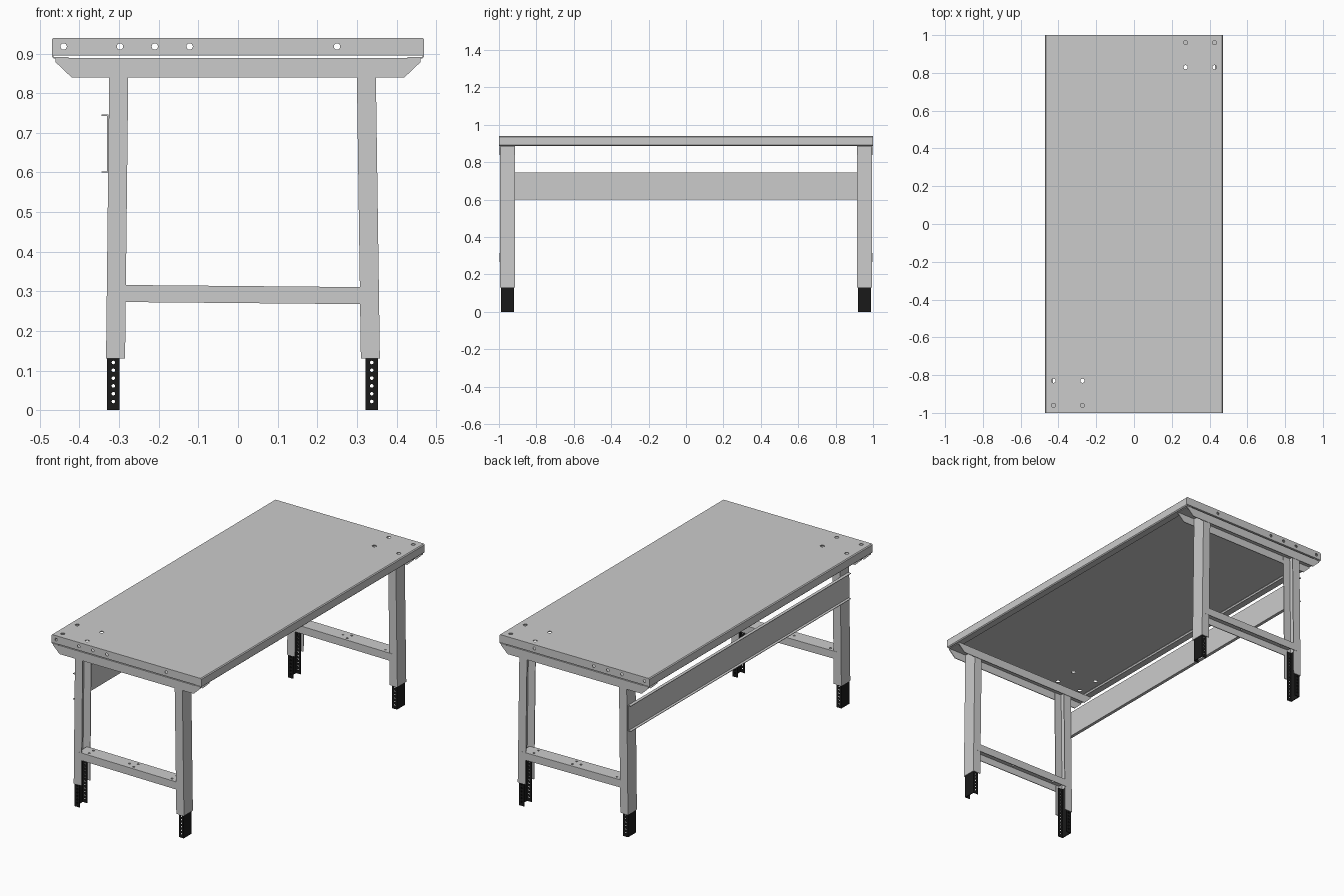
import bpy, bmesh, math
from mathutils import Matrix

if "Cube" in bpy.data.objects:
    bpy.data.objects.remove(bpy.data.objects["Cube"])

black = bpy.data.materials.new("black_steel")
black.diffuse_color = (0.01, 0.01, 0.01, 1)
black.use_nodes = True
black.node_tree.nodes["Principled BSDF"].inputs["Base Color"].default_value = black.diffuse_color
T = 0.004  # sheet thickness


def prisms(name, parts, mat=None):
    """Each part: (profile, start, end, fn) with fn(u, v, s) -> xyz."""
    bm = bmesh.new()
    for pts, a, b, fn in parts:
        lo = [bm.verts.new(fn(u, v, a)) for u, v in pts]
        hi = [bm.verts.new(fn(u, v, b)) for u, v in pts]
        bm.faces.new(lo)
        bm.faces.new(hi[::-1])
        n = len(pts)
        for i in range(n):
            j = (i + 1) % n
            bm.faces.new((lo[j], lo[i], hi[i], hi[j]))
    bmesh.ops.recalc_face_normals(bm, faces=bm.faces)
    me = bpy.data.meshes.new(name)
    bm.to_mesh(me)
    bm.free()
    ob = bpy.data.objects.new(name, me)
    bpy.context.collection.objects.link(ob)
    if mat:
        me.materials.append(mat)
    return ob


def drill(ob, centres, r, depth, axis='Z'):
    """Cut round holes and remove the cutter."""
    bm = bmesh.new()
    rot = Matrix.Rotation(math.pi / 2, 4, 'X') if axis == 'Y' else Matrix()
    for c in centres:
        bmesh.ops.create_cone(bm, cap_ends=True, segments=16, radius1=r, radius2=r,
                              depth=depth, matrix=Matrix.Translation(c) @ rot)
    me = bpy.data.meshes.new("hole_cutter")
    bm.to_mesh(me)
    bm.free()
    cut = bpy.data.objects.new("hole_cutter", me)
    cut.hide_render = True
    bpy.context.collection.objects.link(cut)
    m = ob.modifiers.new("holes", 'BOOLEAN')
    m.operation, m.solver, m.object = 'DIFFERENCE', 'EXACT', cut
    bpy.context.view_layer.objects.active = ob
    bpy.ops.object.modifier_apply(modifier=m.name)
    bpy.data.objects.remove(cut)


def mirror_y(ob):
    m = ob.modifiers.new("other_end", 'MIRROR')
    m.use_axis = (False, True, False)
    m.use_mirror_merge = False


def channel(d, v0, v1, t=T):
    """C section: web at u = 0, flanges reaching u = d."""
    return [(0, v0), (d, v0), (d, v0 + t), (t, v0 + t),
            (t, v1 - t), (d, v1 - t), (d, v1), (0, v1)]


along_x = lambda u, v, s: (s, u, v)
along_y = lambda u, v, s: (u, s, v)
along_z = lambda u, v, s: (u, v, s)

# Table top: folded sheet with bottom returns on the long sides
W, Z0, Z1, c = 0.47, 0.888, 0.94, 0.005
half = [(W - c, Z1), (W, Z1 - c), (W, Z0 + c), (W - c, Z0), (0.428, Z0), (0.428, Z0 + T),
        (W - c, Z0 + T), (W - T, Z0 + c + 0.001), (W - T, Z1 - c - 0.001), (W - c - 0.001, Z1 - T)]
section = half + [(-x, z) for x, z in half[::-1]]
top = prisms("table_top", [(section, -1, 1, along_y)])
drill(top, [(s * x, s * y, 0.938) for s in (1, -1) for x in (0.273, 0.426)
            for y in (0.83, 0.96)], 0.011, 0.02)

# Folded end walls of the table top
end = prisms("table_top_end", [([(-1, 0.937), (-1, 0.895), (-0.93, 0.895), (-0.93, 0.895 + T),
                                 (-1 + T, 0.895 + T), (-1 + T, 0.937)],
                                -W + T, W - T, along_x)])
drill(end, [(x, -1, 0.918) for x in (-0.44, -0.298, -0.21, -0.122, 0.25)], 0.008, 0.03, 'Y')
mirror_y(end)

# Bracket under each end, with slanted ends
trap = [(-0.46, 0.888), (-0.46, 0.878), (-0.42, 0.84), (0.42, 0.84), (0.46, 0.878), (0.46, 0.888)]
bracket = prisms("top_bracket", [
    (trap, -0.997, -0.997 + T, along_y),
    (trap, -0.913 - T, -0.913, along_y),
    ([(-0.46, 0.888 - T), (0.46, 0.888 - T), (0.46, 0.8885), (-0.46, 0.8885)],
     -0.997, -0.913, along_y)])
mirror_y(bracket)

# Slightly splayed channel legs, open toward the centre, and black adjustable feet
for side, sx, x_low, x_high, foot_x in (("left", -1, 0.333, 0.325, 0.330),
                                        ("right", 1, 0.358, 0.348, 0.353)):
    def splay(u, v, s):
        x = x_low + (x_high - x_low) * (s - 0.13) / 0.71
        return (sx * (x - u), v, s)
    mirror_y(prisms(side + "_leg", [(channel(0.048, -0.995, -0.915), 0.13, 0.885, splay)]))
    foot = prisms(side + "_foot", [(channel(0.031, -0.99, -0.92), 0, 0.30,
                                    lambda u, v, s: (sx * (foot_x - u), v, s))], black)
    drill(foot, [(sx * (foot_x - 0.0155), -0.955, 0.022 + 0.0197 * i) for i in range(14)],
          0.0045, 0.2, 'Y')
    mirror_y(foot)

# Low cross rails, open underneath
rail = prisms("cross_rail", [([(y, -d) for d, y in channel(0.043, -0.996, -0.914)], -0.305, 0.337,
                              lambda u, v, s: (s, u, 0.3135 + v - 0.009 * s))])
drill(rail, [(x, y, 0.312) for x, y in ((-0.25, -0.975), (-0.25, -0.935), (-0.01, -0.955),
             (0.03, -0.975), (0.03, -0.935), (0.27, -0.975), (0.27, -0.935))], 0.006, 0.03)
mirror_y(rail)

# Long stretcher on the left side, flanges facing outward
prisms("stretcher", [(channel(0.018, 0.60, 0.746, 0.003), -0.985, 0.985,
                      lambda u, v, s: (-0.327 - u, s, v))])
